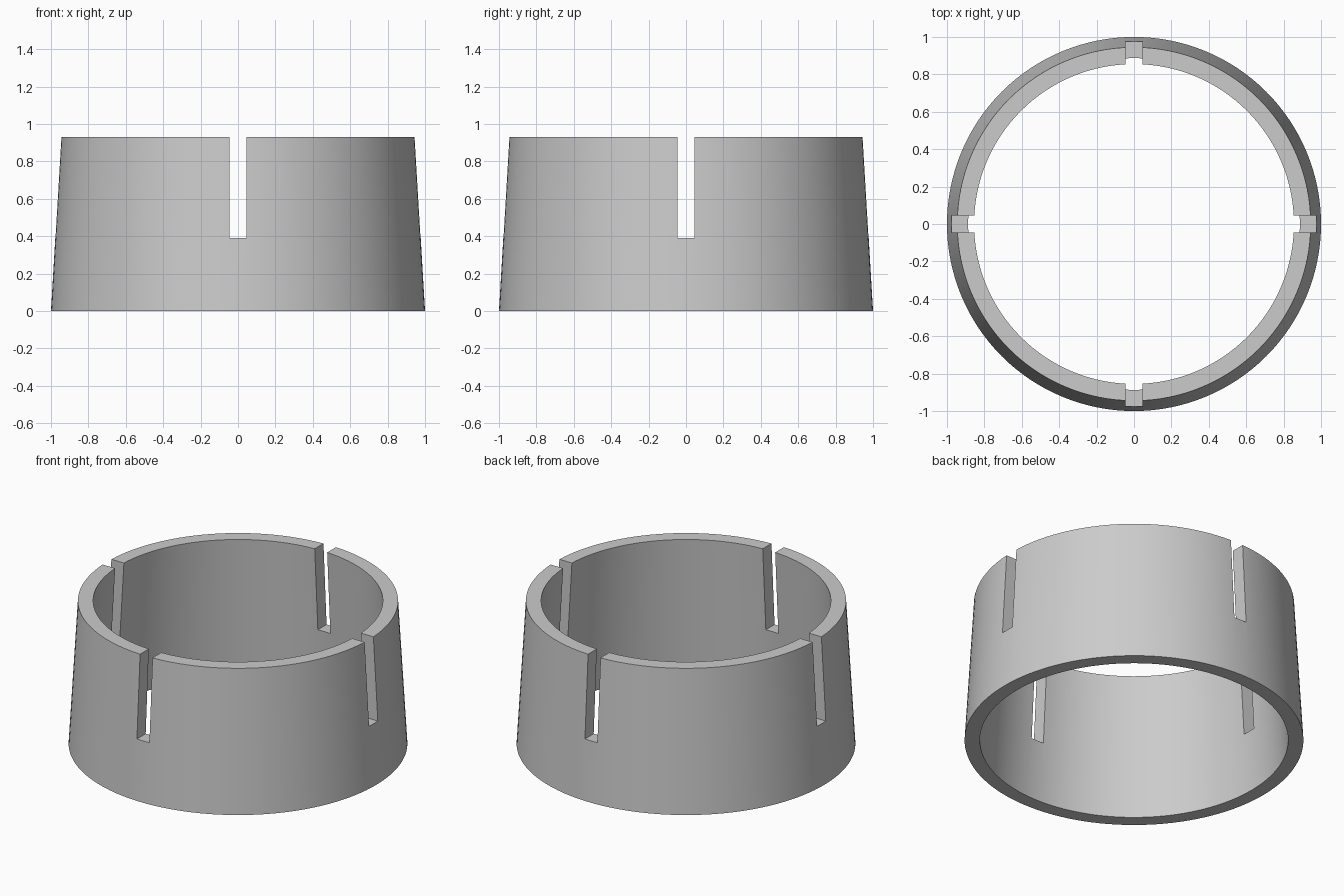
import bpy
import bmesh
import math

# Remove the default cube
cube = bpy.data.objects.get("Cube")
if cube:
    bpy.data.objects.remove(cube, do_unlink=True)

SEGMENTS = 128
HEIGHT = 0.93
SLOT_FLOOR = 0.39
SLOT_WIDTH = 0.09

# Material
grey = bpy.data.materials.new("plain grey")
grey.use_nodes = True
colour = (0.6, 0.6, 0.6, 1)
grey.diffuse_color = colour
grey.node_tree.nodes["Principled BSDF"].inputs["Base Color"].default_value = colour

# Tapered ring: wall section spun around the vertical axis
section = [(1.0, 0), (0.945, HEIGHT), (0.855, HEIGHT), (0.91, 0)]
bm = bmesh.new()
loops = []
for radius, z in section:
    loops.append([bm.verts.new((radius * math.cos(a), radius * math.sin(a), z))
                  for a in (math.tau * i / SEGMENTS for i in range(SEGMENTS))])
for k, lower in enumerate(loops):
    upper = loops[(k + 1) % len(loops)]
    for i in range(SEGMENTS):
        j = (i + 1) % SEGMENTS
        bm.faces.new((lower[i], lower[j], upper[j], upper[i]))
bmesh.ops.recalc_face_normals(bm, faces=bm.faces)
mesh = bpy.data.meshes.new("slotted_ring")
bm.to_mesh(mesh)
bm.free()
mesh.materials.append(grey)
ring = bpy.data.objects.new("slotted_ring", mesh)
bpy.context.collection.objects.link(ring)
bpy.context.view_layer.objects.active = ring
ring.select_set(True)

# Four slots: two long bars cut across the top of the ring
cutters = []
for name, size in (("slot_cutter_x", (3, SLOT_WIDTH, 1)),
                   ("slot_cutter_y", (SLOT_WIDTH, 3, 1))):
    bpy.ops.mesh.primitive_cube_add(size=1, location=(0, 0, SLOT_FLOOR + 0.5))
    cutter = bpy.context.object
    cutter.name = name
    cutter.scale = size
    cutter.hide_render = True
    cutter.data.materials.append(grey)
    cutters.append(cutter)

bpy.ops.object.select_all(action="DESELECT")
ring.select_set(True)
bpy.context.view_layer.objects.active = ring
for cutter in cutters:
    cut = ring.modifiers.new(cutter.name, "BOOLEAN")
    cut.operation = "DIFFERENCE"
    cut.solver = "EXACT"
    cut.object = cutter
    bpy.ops.object.modifier_apply(modifier=cut.name)
    bpy.data.objects.remove(cutter, do_unlink=True)

# Smooth walls with sharp rims and slot edges
bpy.ops.object.shade_smooth_by_angle(angle=math.radians(30))
